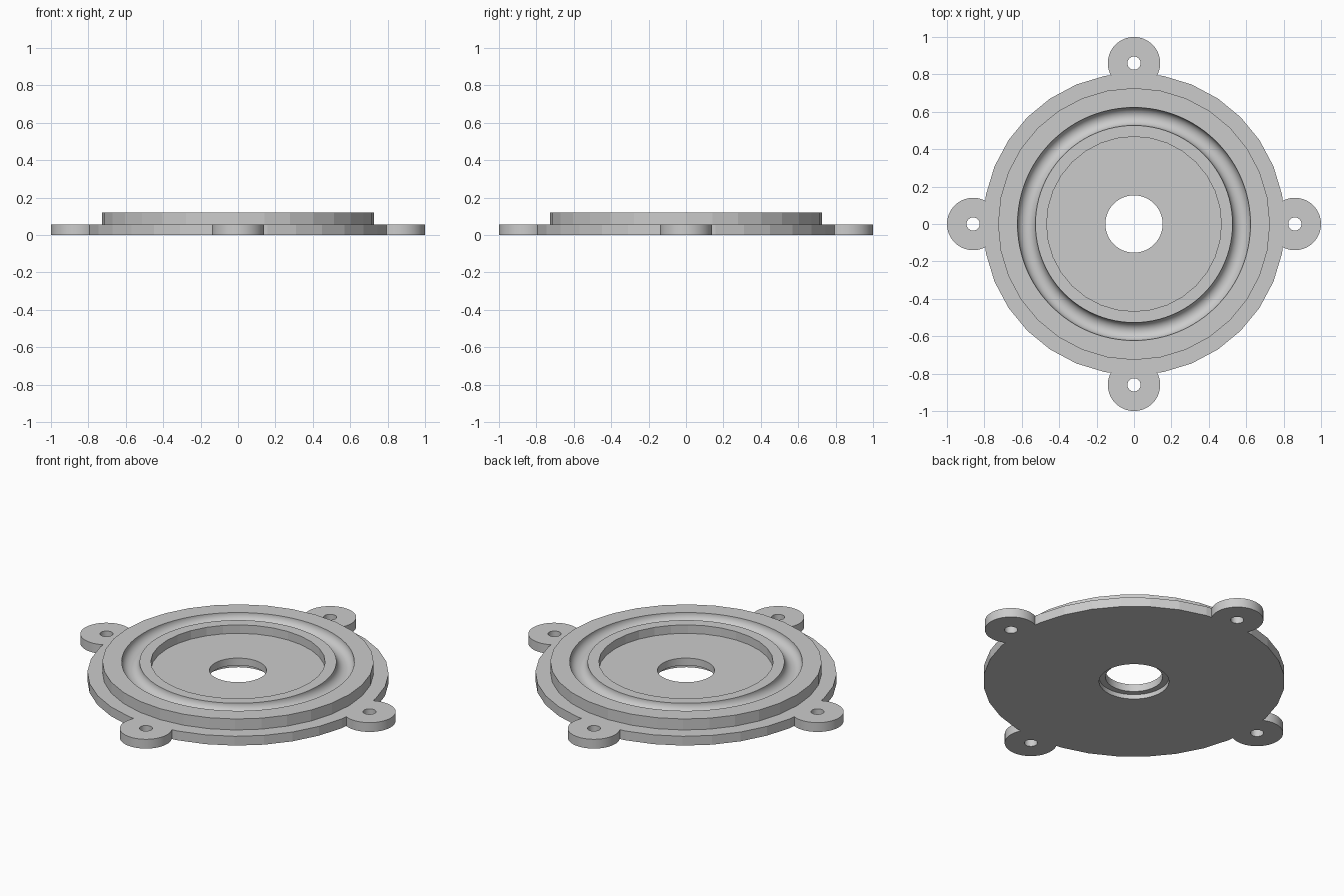
import bpy
from math import radians, pi, cos, sin

cube = bpy.data.objects.get("Cube")
if cube:
    bpy.data.objects.remove(cube, do_unlink=True)

grey = bpy.data.materials.new("plain grey")
grey.use_nodes = True
colour = (0.6, 0.6, 0.6, 1)
grey.diffuse_color = colour
grey.node_tree.nodes["Principled BSDF"].inputs["Base Color"].default_value = colour

COARSE, FINE = 32, 64
BASE_TOP, TOP = 0.055, 0.12
FLOOR, LEDGE = 0.07, 0.027


def disc(name, radius, z0, z1, sides, x=0, y=0):
    bpy.ops.mesh.primitive_cylinder_add(
        vertices=sides, radius=radius, depth=z1 - z0, location=(x, y, (z0 + z1) / 2))
    ob = bpy.context.object
    ob.name = name
    return ob


def combine(body, tool, operation):
    mod = body.modifiers.new(tool.name, "BOOLEAN")
    mod.operation, mod.object, mod.solver = operation, tool, "EXACT"
    bpy.context.view_layer.objects.active = body
    bpy.ops.object.modifier_apply(modifier=mod.name)
    bpy.data.objects.remove(tool, do_unlink=True)


# Base flange with four round mounting ears
plate = disc("flanged_plate", 0.807, 0, BASE_TOP, COARSE)
spots = [(0.86 * cos(i * pi / 2), 0.86 * sin(i * pi / 2)) for i in range(4)]
for x, y in spots:
    combine(plate, disc("ear", 0.14, 0, BASE_TOP, FINE, x, y), "UNION")

# Raised centre with its recess
combine(plate, disc("raised_disc", 0.727, 0.01, TOP, COARSE), "UNION")
combine(plate, disc("recess", 0.467, FLOOR, 0.3, COARSE), "DIFFERENCE")

# Rounded ball groove
bpy.ops.mesh.primitive_torus_add(
    major_radius=0.575, minor_radius=0.048, major_segments=96,
    minor_segments=40, location=(0, 0, TOP))
groove = bpy.context.object
groove.name = "groove"
combine(plate, groove, "DIFFERENCE")

# Centre hole, counterbore underneath, and screw holes
combine(plate, disc("centre_hole", 0.153, -0.1, 0.3, FINE), "DIFFERENCE")
combine(plate, disc("counterbore", 0.187, -0.1, LEDGE, FINE), "DIFFERENCE")
for x, y in spots:
    combine(plate, disc("screw_hole", 0.035, -0.1, 0.3, FINE, x, y), "DIFFERENCE")

plate.data.materials.clear()
plate.data.materials.append(grey)
for face in plate.data.polygons:
    face.material_index = 0

bpy.ops.object.select_all(action="DESELECT")
plate.select_set(True)
bpy.context.view_layer.objects.active = plate
bpy.ops.object.shade_smooth_by_angle(angle=radians(10))
